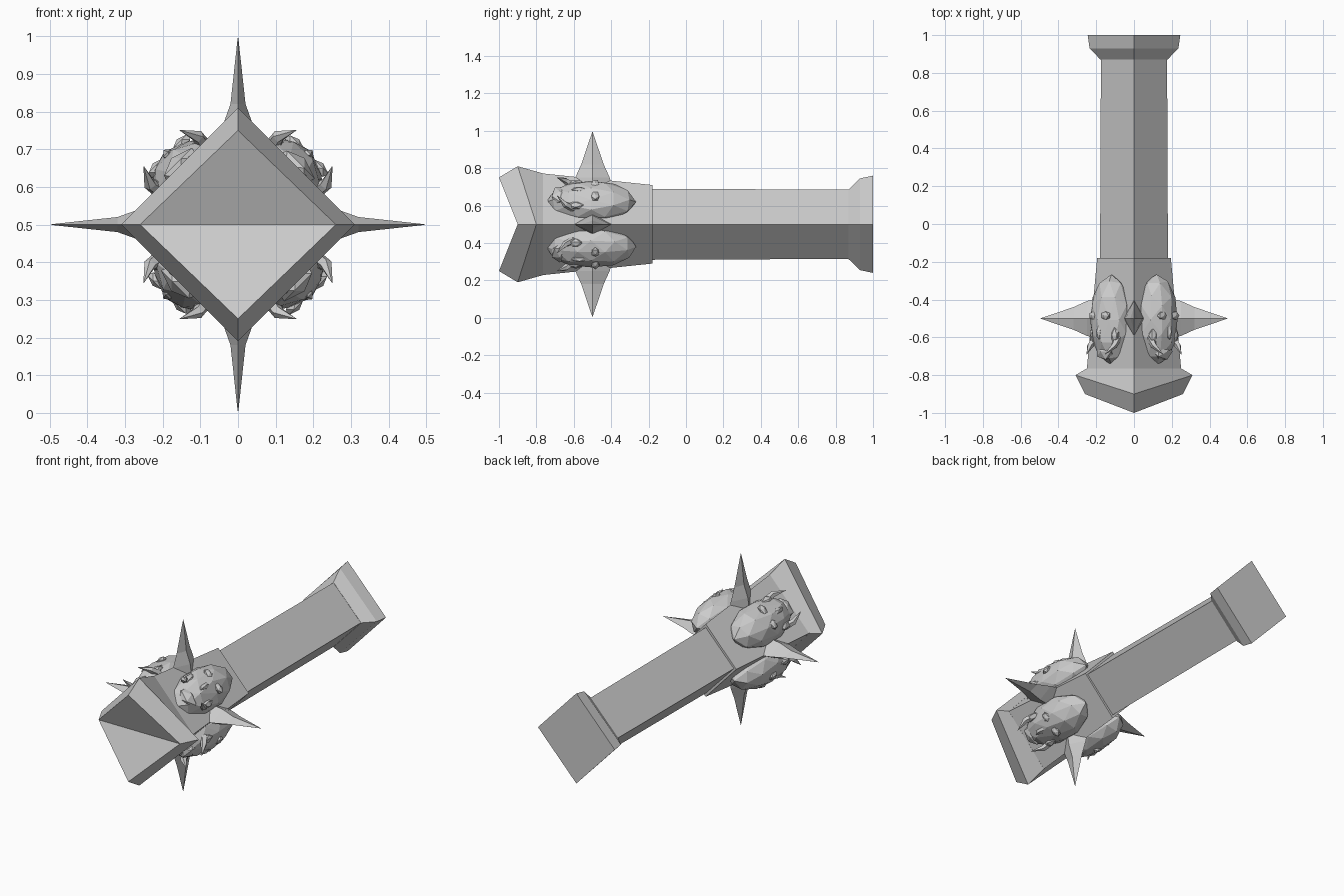
import bpy, bmesh, math
from mathutils import Matrix, Vector

if "Cube" in bpy.data.objects:
    bpy.data.objects.remove(bpy.data.objects["Cube"])

UP = Matrix.Translation((0, 0, 0.5))


def finish(bm, name, matrix=UP):
    bmesh.ops.recalc_face_normals(bm, faces=bm.faces)
    mesh = bpy.data.meshes.new(name)
    bm.to_mesh(mesh)
    bm.free()
    obj = bpy.data.objects.new(name, mesh)
    obj.matrix_world = matrix
    bpy.context.collection.objects.link(obj)
    return obj


def loft(bm, rings):
    """Skin equal-length rings of points and cap both ends."""
    loops = [[bm.verts.new(p) for p in ring] for ring in rings]
    n = len(loops[0])
    for a, b in zip(loops, loops[1:]):
        for i in range(n):
            j = (i + 1) % n
            bm.faces.new((a[i], a[j], b[j], b[i]))
    for cap in (loops[0], loops[-1]):
        if n == 4:  # split along the side-to-side crease
            bm.faces.new((cap[0], cap[1], cap[2]))
            bm.faces.new((cap[0], cap[2], cap[3]))
        else:
            bm.faces.new(cap)


def diamond(y_side, y_top, r_side, r_top):
    return [(r_side, y_side, 0), (0, y_top, r_top),
            (-r_side, y_side, 0), (0, y_top, -r_top)]


def diamond_part(name, profile):
    bm = bmesh.new()
    loft(bm, [diamond(*p) for p in profile])
    finish(bm, name)


def spine(bm, points, radii, sides=5):
    """Tapered curved tusk following a few points."""
    rings = []
    axis = (Vector(points[-1]) - Vector(points[0])).normalized()
    a = axis.orthogonal().normalized()
    b = axis.cross(a)
    for p, r in zip(points, radii):
        rings.append([Vector(p) + r * (a * math.cos(t) + b * math.sin(t))
                      for t in (2 * math.pi * i / sides for i in range(sides))])
    loft(bm, rings)


def blob(bm, centre, size, level=1):
    m = Matrix.Translation(centre) @ Matrix.Diagonal((*size, 1))
    return bmesh.ops.create_icosphere(bm, subdivisions=level, radius=1, matrix=m)["verts"]


# Shaft, flared pommel and notched striking head
diamond_part("handle", [(-0.25, -0.25, 0.18, 0.19), (0.9, 0.9, 0.175, 0.185)])
diamond_part("pommel", [(0.87, 0.87, 0.177, 0.187), (0.93, 0.93, 0.235, 0.245),
                        (1.0, 1.0, 0.245, 0.26)])
diamond_part("head_block", [(-0.18, -0.18, 0.195, 0.21), (-0.77, -0.77, 0.25, 0.272)])
diamond_part("striking_cap", [(-0.765, -0.765, 0.25, 0.272), (-0.8, -0.9, 0.31, 0.31),
                              (-0.9, -1.0, 0.26, 0.25)])

for k in range(4):
    # Four-sided spike on each corner
    bm = bmesh.new()
    rings = []
    for r, w, d in ((0.18, 0.055, 0.11), (0.25, 0.045, 0.092),
                    (0.32, 0.02, 0.06), (0.495, 0.001, 0.001)):
        rings.append([(w, -0.5, r), (0, -0.5 + d, r), (-w, -0.5, r), (0, -0.5 - d, r)])
    loft(bm, rings)
    finish(bm, f"spike_{k + 1}", UP @ Matrix.Rotation(k * math.pi / 2, 4, 'Y'))

    # Tusked face on each flat side
    bm = bmesh.new()
    for v in blob(bm, (0, -0.507, 0.17), (0.12, 0.24, 0.108), 2):
        for s in (-1, 1):  # eye sockets and hollow cheeks
            socket = (v.co - Vector((s * 0.05, -0.53, 0.26))).length
            v.co.z -= 0.022 * math.exp(-(socket / 0.035) ** 2)
    blob(bm, (0, -0.57, 0.258), (0.018, 0.05, 0.022))            # nose
    blob(bm, (0, -0.675, 0.215), (0.065, 0.05, 0.035))           # lower jaw
    for s in (-1, 1):
        blob(bm, (s * 0.045, -0.485, 0.257), (0.034, 0.025, 0.018))  # brow
        blob(bm, (s * 0.078, -0.59, 0.222), (0.028, 0.05, 0.022))    # cheek
        spine(bm, [(s * 0.082, -0.6, 0.2), (s * 0.09, -0.645, 0.24),
                   (s * 0.068, -0.69, 0.286)], (0.022, 0.017, 0.001))  # tusk
    finish(bm, f"face_{k + 1}",
           UP @ Matrix.Rotation(math.pi / 4 + k * math.pi / 2, 4, 'Y'))
